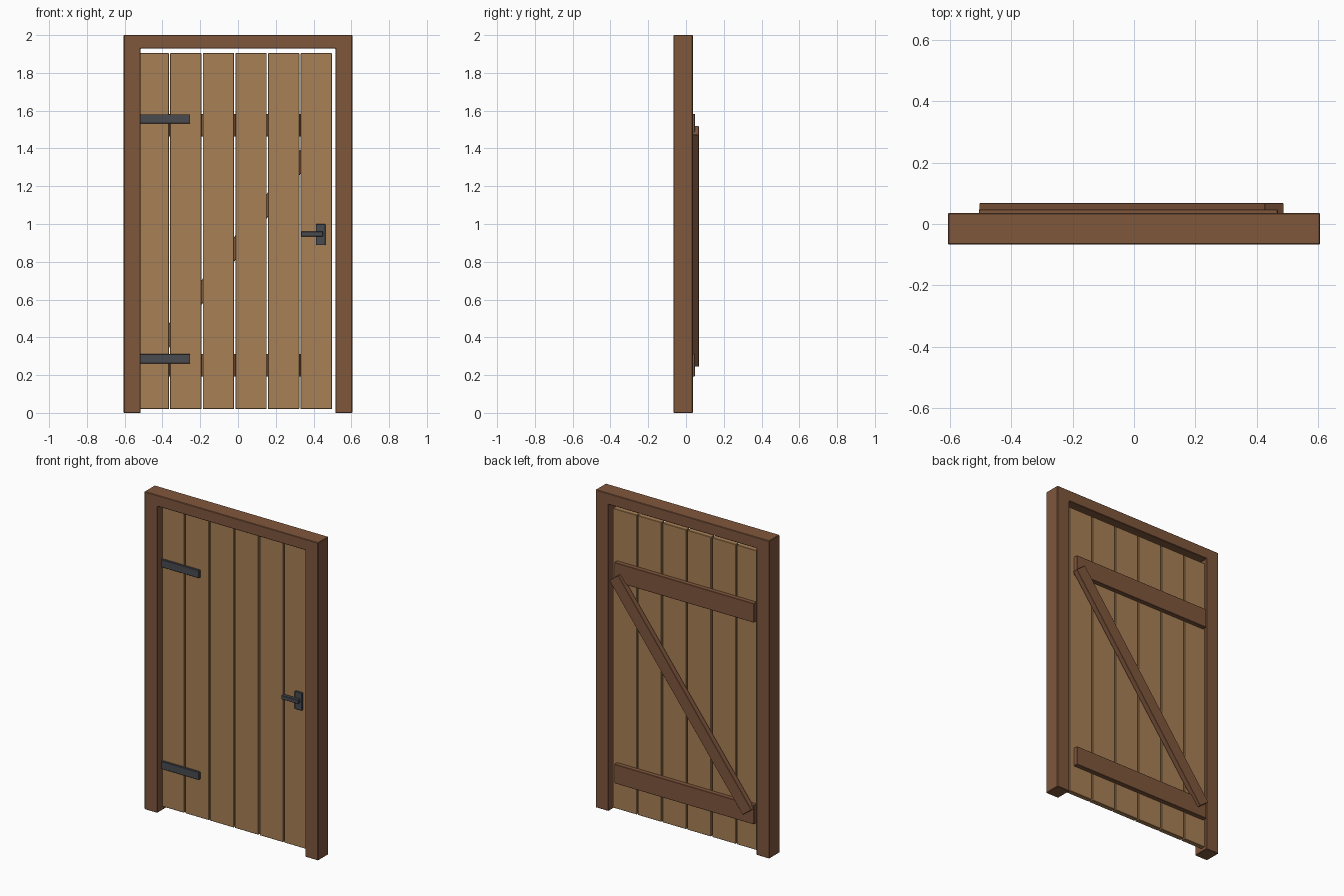
import bpy, bmesh, math
from mathutils import Matrix

if "Cube" in bpy.data.objects:
    bpy.data.objects.remove(bpy.data.objects["Cube"])


def material(name, rgb):
    m = bpy.data.materials.new(name)
    m.diffuse_color = (*rgb, 1)
    m.use_nodes = True
    m.node_tree.nodes["Principled BSDF"].inputs["Base Color"].default_value = m.diffuse_color
    return m


DARK_WOOD = material("dark_wood", (0.216, 0.095, 0.046))
LIGHT_WOOD = material("light_wood", (0.392, 0.216, 0.090))
IRON = material("dark_iron", (0.066, 0.070, 0.080))


def finish(name, bm, mat, bevel):
    bmesh.ops.recalc_face_normals(bm, faces=bm.faces)
    me = bpy.data.meshes.new(name)
    bm.to_mesh(me)
    bm.free()
    me.materials.append(mat)
    ob = bpy.data.objects.new(name, me)
    bpy.context.collection.objects.link(ob)
    if bevel:
        mod = ob.modifiers.new("edge_bevel", 'BEVEL')
        mod.width = bevel
        mod.segments = 1
    return ob


def box(name, x, y, z, mat, bevel=0.002):
    """Box given by its (min, max) range on each axis."""
    bm = bmesh.new()
    bmesh.ops.create_cube(bm, size=1)
    for v in bm.verts:
        v.co = [(a + b) / 2 + c * (b - a) for (a, b), c in zip((x, y, z), v.co)]
    return finish(name, bm, mat, bevel)


# Frame: upside-down U profile extruded front to back
half, inner, head = 0.605, 0.515, 1.93
front, back = -0.067, 0.036
profile = [(-half, 0), (-half, 2), (half, 2), (half, 0),
           (inner, 0), (inner, head), (-inner, head), (-inner, 0)]
bm = bmesh.new()
face = bm.faces.new([bm.verts.new((x, front, z)) for x, z in profile])
ext = bmesh.ops.extrude_face_region(bm, geom=[face])
moved = [g for g in ext["geom"] if isinstance(g, bmesh.types.BMVert)]
bmesh.ops.translate(bm, verts=moved, vec=(0, back - front, 0))
finish("door_frame", bm, DARK_WOOD, 0.003)

# Vertical planks; the hinge-side plank tucks slightly into the jamb
pitch, width, right = 0.1727, 0.165, 0.497
for i in range(6):
    x1 = right - (5 - i) * pitch
    box(f"plank_{i + 1}", (x1 - width, x1), (-0.013, 0.017), (0.02, 1.905), LIGHT_WOOD)

# Horizontal ledges on the back, and strap hinges on the front
for level, z in (("lower", 0.253), ("upper", 1.523)):
    box(f"{level}_ledge", (-0.505, 0.468), (0.017, 0.047), (z - 0.06, z + 0.06), DARK_WOOD)
    box(f"{level}_hinge", (-0.53, -0.253), (-0.027, -0.012), (z + 0.009, z + 0.058), IRON)

# Diagonal brace across the ledges
brace = box("diagonal_brace", (-0.77, 0.77), (-0.017, 0.017), (-0.039, 0.039), DARK_WOOD)
brace.matrix_world = (Matrix.Translation((-0.008, 0.051, 0.882))
                      @ Matrix.Rotation(-math.radians(52.9), 4, 'Y'))

# Handle: backing plate and lever
box("handle_plate", (0.412, 0.462), (-0.026, -0.012), (0.888, 1.0), IRON)
box("handle_lever", (0.333, 0.45), (-0.045, -0.022), (0.935, 0.96), IRON)
